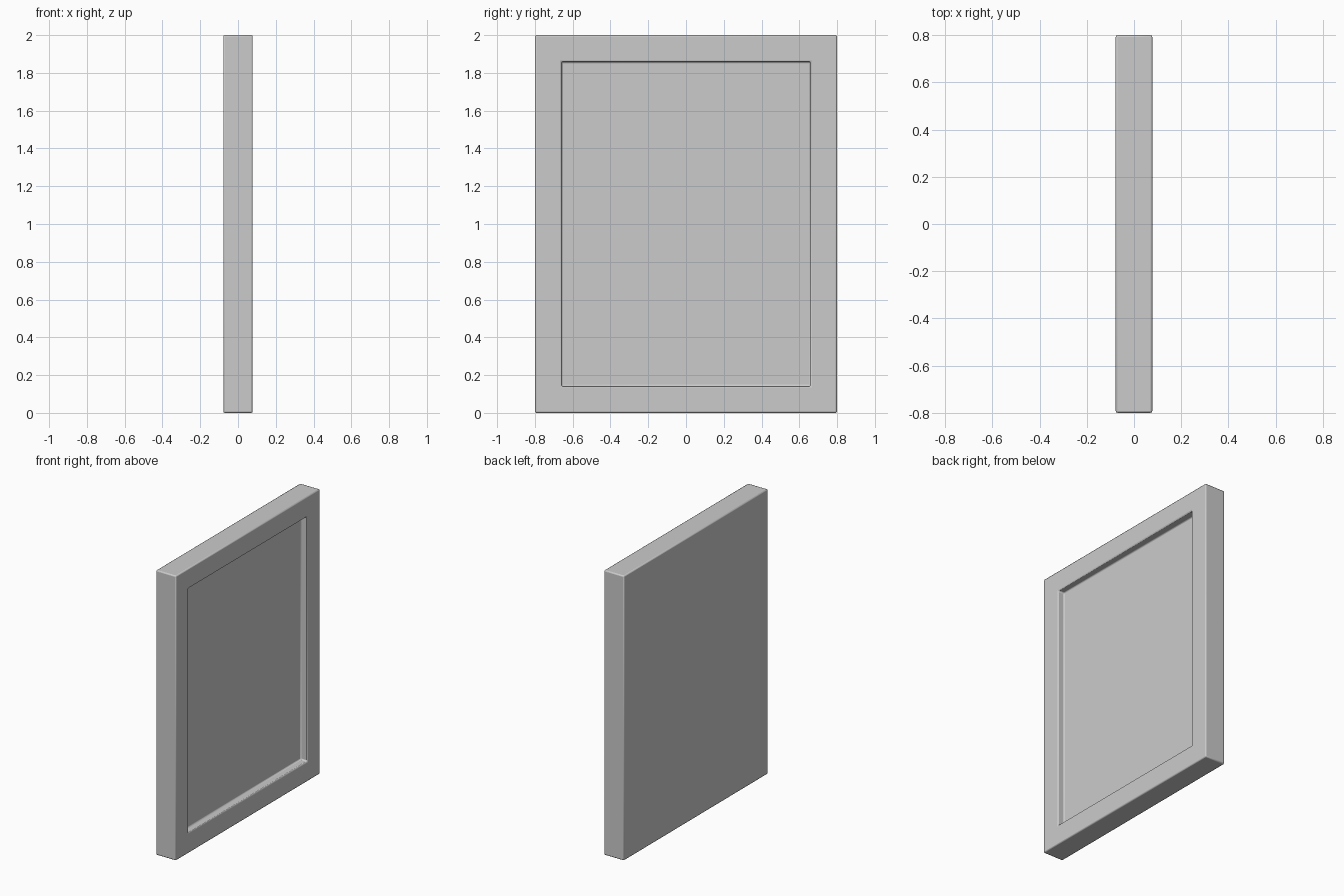
import bpy, bmesh

if "Cube" in bpy.data.objects:
    bpy.data.objects.remove(bpy.data.objects["Cube"])

T, W, H = 0.155, 1.6, 2.0      # thickness, width, height
BORDER, DEPTH = 0.2, 0.052     # frame width and recess depth

# framed panel: a slab with a rectangular recess in its +x face
bm = bmesh.new()
bmesh.ops.create_cube(bm, size=1)
for v in bm.verts:
    v.co.x *= T
    v.co.y *= W
    v.co.z = (v.co.z + 0.5) * H
bm.normal_update()
face = max(bm.faces, key=lambda f: f.normal.x)
bmesh.ops.inset_region(bm, faces=[face], thickness=BORDER)
inner = bmesh.ops.extrude_face_region(bm, geom=[face])
verts = [g for g in inner["geom"] if isinstance(g, bmesh.types.BMVert)]
bmesh.ops.translate(bm, verts=verts, vec=(-DEPTH, 0, 0))
if face.is_valid:
    bmesh.ops.delete(bm, geom=[face], context='FACES_ONLY')
bmesh.ops.recalc_face_normals(bm, faces=bm.faces)

mesh = bpy.data.meshes.new("framed_panel")
bm.to_mesh(mesh)
bm.free()
panel = bpy.data.objects.new("framed_panel", mesh)
bpy.context.collection.objects.link(panel)

# softly rounded edges
bevel = panel.modifiers.new("soft_edges", 'BEVEL')
bevel.width = 0.008
bevel.segments = 2
bevel.limit_method = 'ANGLE'
bpy.context.view_layer.objects.active = panel
panel.select_set(True)
bpy.ops.object.shade_smooth_by_angle()
